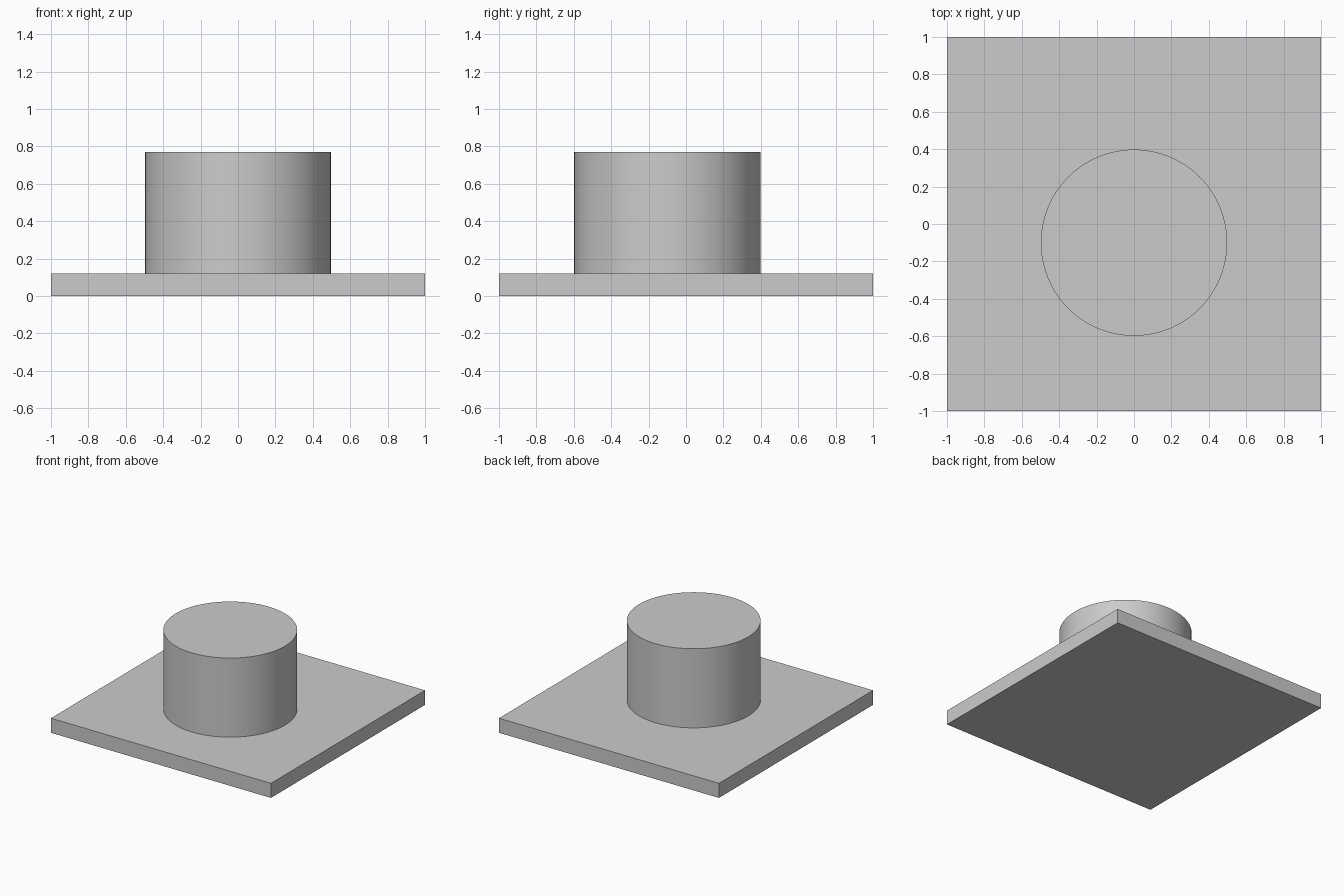
import bpy
import math

if "Cube" in bpy.data.objects:
    bpy.data.objects.remove(bpy.data.objects["Cube"])

# Square base plate
bpy.ops.mesh.primitive_cube_add(size=1, location=(0, 0, 0.06))
plate = bpy.context.object
plate.name = "base_plate"
plate.scale = (2, 2, 0.12)
bpy.ops.object.transform_apply(location=False, rotation=False, scale=True)

# Round boss standing on the plate, set slightly towards the front
bpy.ops.mesh.primitive_cylinder_add(vertices=96, radius=0.498, depth=0.65,
                                    location=(0, -0.1, 0.12 + 0.65 / 2))
boss = bpy.context.object
boss.name = "round_boss"
bpy.ops.object.shade_smooth_by_angle(angle=math.radians(30))
